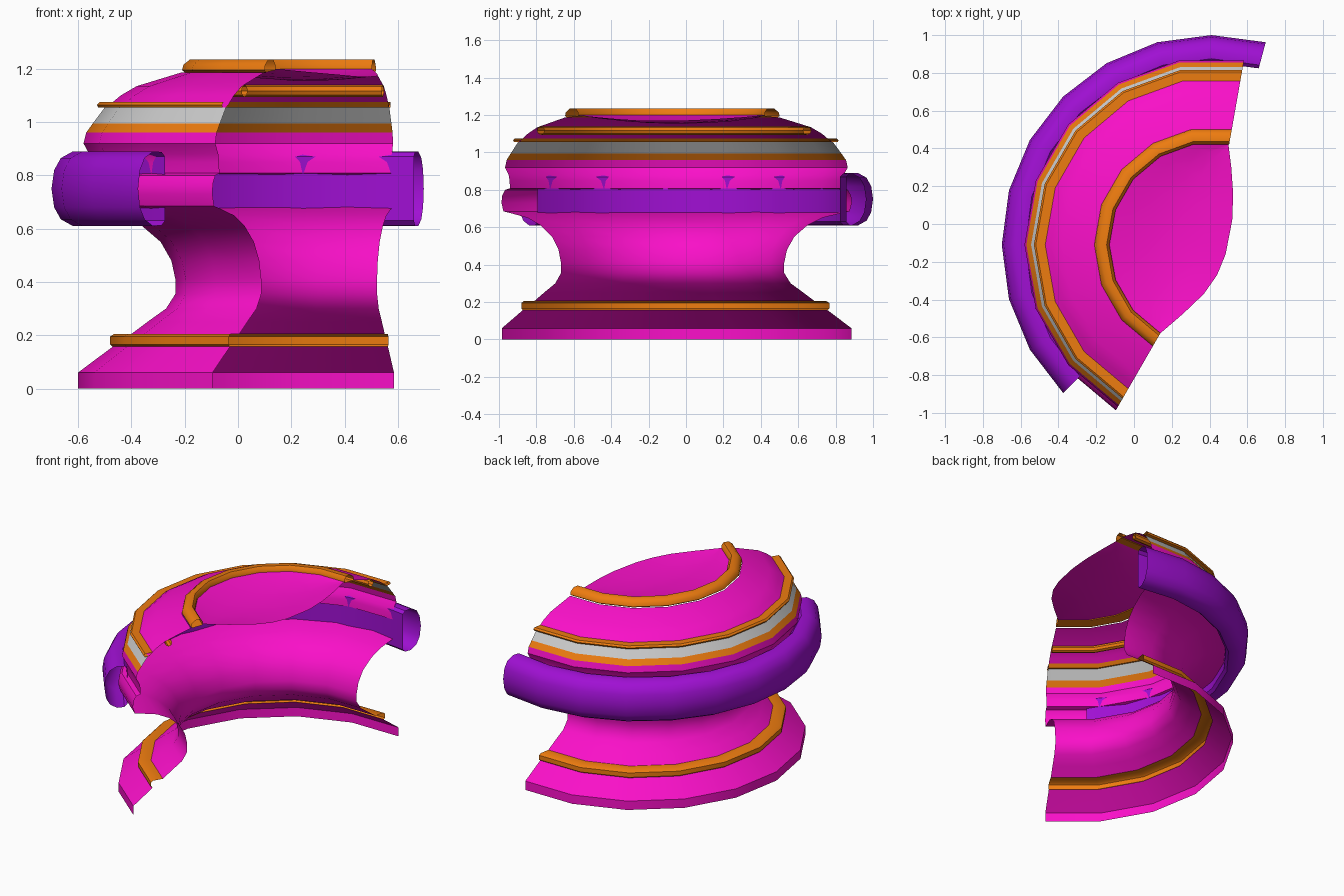
import bpy, bmesh
from math import radians, sin, cos, pi

if "Cube" in bpy.data.objects:
    bpy.data.objects.remove(bpy.data.objects["Cube"])

CX, CY = 0.41, -0.11  # axis of the partial revolve


def material(name, col):
    m = bpy.data.materials.new(name)
    m.diffuse_color = (*col, 1)
    m.use_nodes = True
    m.node_tree.nodes["Principled BSDF"].inputs["Base Color"].default_value = m.diffuse_color
    return m


PINK = material("pink", (0.95, 0.005, 0.58))
ORANGE = material("orange", (0.85, 0.2, 0.005))
PURPLE = material("purple", (0.35, 0.005, 0.65))


def surface(name, rows, mat, close_rows=False):
    # skin a grid of points, row to row
    bm = bmesh.new()
    grid = [[bm.verts.new(p) for p in row] for row in rows]
    n = len(rows[0])
    for a, b in zip(grid, grid[1:]):
        for j in range(n if close_rows else n - 1):
            k = (j + 1) % n
            bm.faces.new((a[j], b[j], b[k], a[k]))
    me = bpy.data.meshes.new(name)
    bm.to_mesh(me)
    bm.free()
    ob = bpy.data.objects.new(name, me)
    bpy.context.collection.objects.link(ob)
    if mat:
        me.materials.append(mat)
    bpy.ops.object.select_all(action='DESELECT')
    bpy.context.view_layer.objects.active = ob
    ob.select_set(True)
    bpy.ops.object.shade_smooth_by_angle(angle=radians(40))
    return ob


def polar(r, deg, z):
    t = radians(deg)
    return (CX + r * cos(t), CY + r * sin(t), z)


def revolve(name, profile, mat, a0=80, a1=240, step=20, closed=False):
    rows = [[polar(r, a, z) for r, z in profile] for a in range(a0, a1 + 1, step)]
    return surface(name, rows, mat, closed)


# Body shell, bottom to top
revolve("base_skirt", [(1.01, 0), (1.01, 0.06), (0.95, 0.105), (0.88, 0.157)], PINK)
revolve("base_trim", [(0.88, 0.157), (0.89, 0.165), (0.89, 0.195), (0.875, 0.205),
                      (0.81, 0.205)], ORANGE)
revolve("waist", [(0.81, 0.205), (0.75, 0.25), (0.68, 0.30), (0.645, 0.355), (0.645, 0.41),
                  (0.66, 0.48), (0.70, 0.55), (0.77, 0.61), (0.85, 0.65), (0.94, 0.672),
                  (1.0, 0.685), (1.012, 0.73), (1.008, 0.77), (0.99, 0.80)], PINK)
revolve("upper_wall", [(0.99, 0.80), (0.96, 0.808), (0.962, 0.85), (0.968, 0.88),
                       (0.99, 0.92), (0.98, 0.96)], PINK)
revolve("lower_stripe", [(0.98, 0.96), (0.955, 0.995)], ORANGE)
revolve("grey_stripe", [(0.955, 0.995), (0.91, 1.055)], None)
revolve("shoulder", [(0.91, 1.055), (0.88, 1.075), (0.85, 1.10), (0.79, 1.135),
                     (0.62, 1.187)], PINK)

# Raised trims on the shoulder
revolve("flange", [(0.90, 1.055), (0.935, 1.055), (0.94, 1.065), (0.93, 1.075),
                   (0.88, 1.075)], ORANGE, closed=True)
revolve("shoulder_ring", [(0.77 + 0.023 * cos(i * pi / 4), 1.117 + 0.023 * sin(i * pi / 4))
                          for i in range(8)], ORANGE, closed=True)
revolve("rim", [(0.61, 1.187), (0.62, 1.195), (0.615, 1.215), (0.59, 1.235), (0.555, 1.235),
                (0.54, 1.215), (0.54, 1.195)], ORANGE, closed=True)

# Half-round outer hoop with a flat back
revolve("hoop", [(0.967, 0.63), (0.985, 0.612), (1.03, 0.61), (1.075, 0.635), (1.10, 0.68),
                 (1.11, 0.75), (1.10, 0.82), (1.075, 0.865), (1.03, 0.89), (0.985, 0.888),
                 (0.967, 0.87)], PURPLE, 75, 225, 15, True)

# Shallow dish spanning from the rim to a free curved edge
edge = [(0.50, 0.42), (0.515, 0.30), (0.525, 0.16), (0.52, 0.02), (0.485, -0.16),
        (0.44, -0.27), (0.37, -0.37), (0.26, -0.475), (0.14, -0.578)]
rows = []
for i, (ex, ey) in enumerate(edge):
    ax, ay, az = polar(0.54, 80 + 20 * i, 1.2)
    sag = sin(pi * i / 8)
    rows.append([(ax + (ex - ax) * t, ay + (ey - ay) * t,
                  1.2 - sag * (0.03 * t + 0.03 * sin(pi * t)))
                 for t in (0, 0.15, 0.35, 0.55, 0.78, 1)])
surface("dish", rows, PINK)
